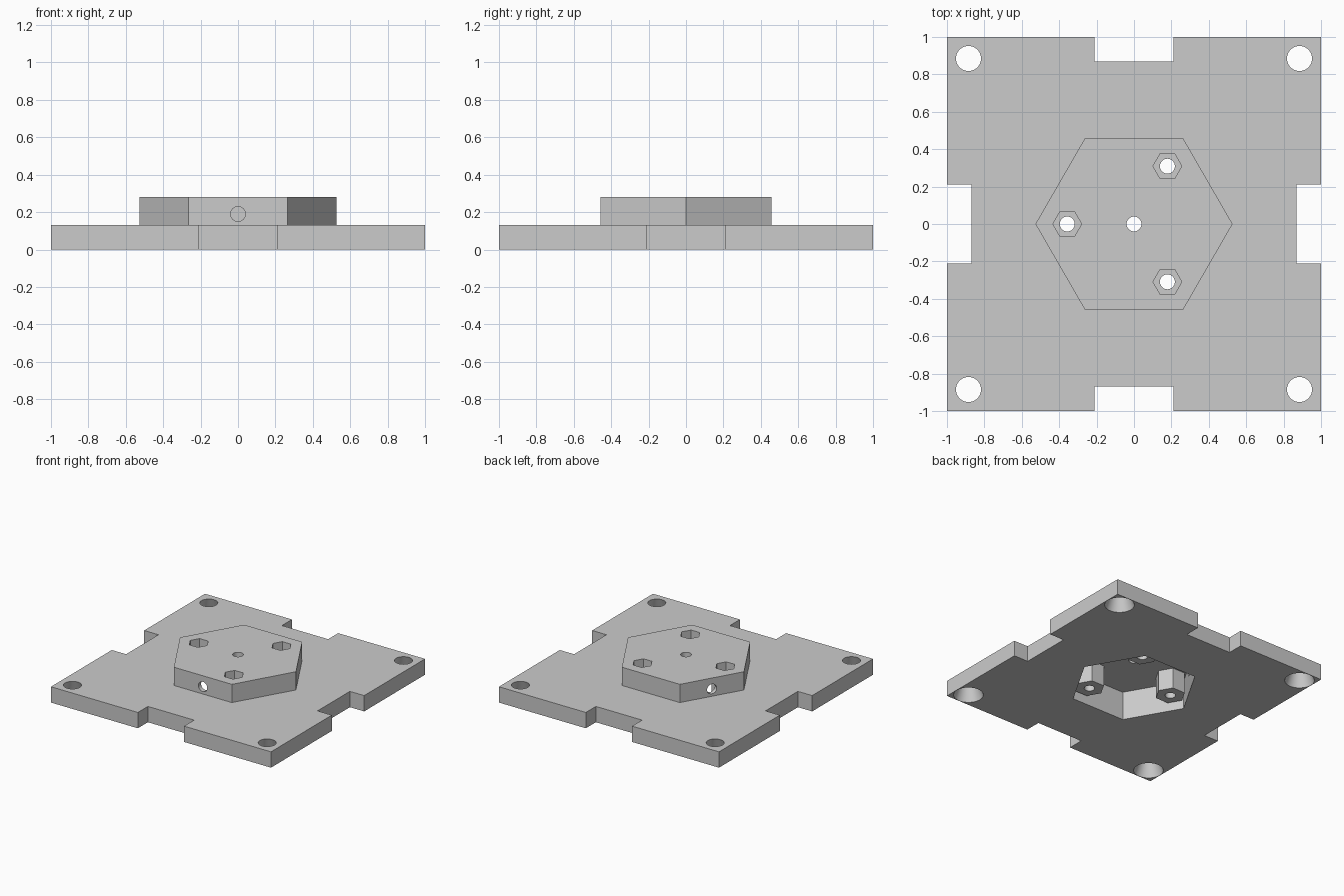
import bpy
import bmesh
from math import radians, cos, sin
from mathutils import Matrix, Vector

PLATE_TOP, BOSS_TOP, CEILING = 0.13, 0.28, 0.237

if "Cube" in bpy.data.objects:
    bpy.data.objects.remove(bpy.data.objects["Cube"])

grey = bpy.data.materials.new("light grey plastic")
grey.use_nodes = True
colour = (0.6, 0.6, 0.6, 1)
grey.diffuse_color = colour
grey.node_tree.nodes["Principled BSDF"].inputs["Base Color"].default_value = colour


def make_object(name, bm):
    bmesh.ops.recalc_face_normals(bm, faces=bm.faces)
    mesh = bpy.data.meshes.new(name)
    bm.to_mesh(mesh)
    bm.free()
    mesh.materials.append(grey)
    obj = bpy.data.objects.new(name, mesh)
    bpy.context.scene.collection.objects.link(obj)
    return obj


def prism(name, sides, bottom_r, top_r, z0, z1, x=0, y=0):
    """Upright prism or cone with its first corner on the x axis."""
    bm = bmesh.new()
    rings = []
    for r, z in ((bottom_r, z0), (top_r, z1)):
        angles = [radians(360 * i / sides) for i in range(sides)]
        rings.append([bm.verts.new((x + r * cos(a), y + r * sin(a), z)) for a in angles])
    low, high = rings
    bm.faces.new(low[::-1])
    bm.faces.new(high)
    for i in range(sides):
        j = (i + 1) % sides
        bm.faces.new((low[i], low[j], high[j], high[i]))
    return make_object(name, bm)


def combine(target, tool, operation):
    tool.hide_render = True
    mod = target.modifiers.new("combine", 'BOOLEAN')
    mod.operation, mod.solver, mod.object = operation, 'EXACT', tool
    bpy.ops.object.select_all(action='DESELECT')
    bpy.context.view_layer.objects.active = target
    target.select_set(True)
    bpy.ops.object.modifier_apply(modifier=mod.name)
    bpy.data.objects.remove(tool)


# Square plate with a notch in the middle of each side
side = [(-1, -1), (-0.21, -1), (-0.21, -0.87), (0.21, -0.87), (0.21, -1)]
bm = bmesh.new()
outline = []
for quarter in range(4):
    turn = Matrix.Rotation(radians(90 * quarter), 3, 'Z')
    outline += [bm.verts.new(turn @ Vector((x, y, 0))) for x, y in side]
face = bm.faces.new(outline)
top = bmesh.ops.extrude_face_region(bm, geom=[face])["geom"]
bmesh.ops.translate(bm, vec=(0, 0, PLATE_TOP),
                    verts=[g for g in top if isinstance(g, bmesh.types.BMVert)])
plate = make_object("mounting_plate", bm)

# Hollow hexagonal housing, open underneath
combine(plate, prism("housing", 6, 0.527, 0.527, 0.05, BOSS_TOP), 'UNION')
combine(plate, prism("cavity", 6, 0.487, 0.487, -0.1, CEILING), 'DIFFERENCE')

# Three hanging screw posts with nut pockets and screw holes
for angle in (60, 180, 300):
    x, y = 0.357 * cos(radians(angle)), 0.357 * sin(radians(angle))
    combine(plate, prism("post", 6, 0.115, 0.115, 0.065, 0.26, x, y), 'UNION')
    combine(plate, prism("nut_pocket", 6, 0.077, 0.077, 0.16, 0.4, x, y), 'DIFFERENCE')
    combine(plate, prism("screw_hole", 32, 0.04, 0.04, -0.1, 0.4, x, y), 'DIFFERENCE')

# Centre hole
combine(plate, prism("centre_hole", 32, 0.04, 0.04, -0.1, 0.4), 'DIFFERENCE')

# Cable holes through two housing walls
for angle in (150, 270):
    hole = prism("cable_hole", 32, 0.04, 0.04, 0.39, 0.52)
    hole.data.transform(Matrix.Translation((0, 0, 0.19))
                        @ Matrix.Rotation(radians(angle), 4, 'Z')
                        @ Matrix.Rotation(radians(90), 4, 'Y'))
    combine(plate, hole, 'DIFFERENCE')

# Corner holes, wider at the underside
for x in (-0.885, 0.885):
    for y in (-0.885, 0.885):
        combine(plate, prism("corner_hole", 48, 0.112, 0.067, 0, PLATE_TOP, x, y), 'DIFFERENCE')

bpy.ops.object.select_all(action='DESELECT')
bpy.context.view_layer.objects.active = plate
plate.select_set(True)
bpy.ops.object.shade_smooth_by_angle(angle=radians(30))
